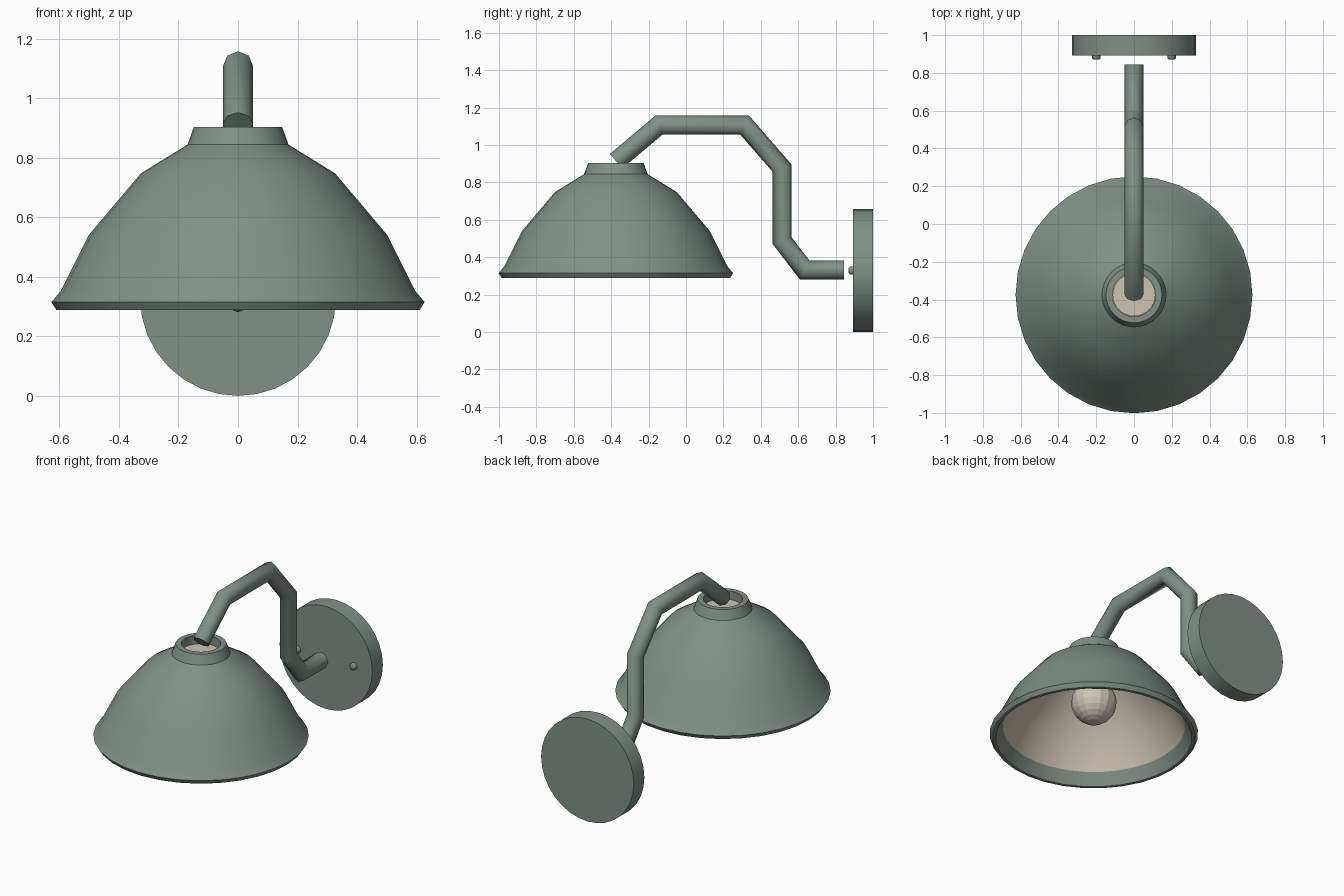
import bpy, bmesh, math
from mathutils import Vector

if "Cube" in bpy.data.objects:
    bpy.data.objects.remove(bpy.data.objects["Cube"], do_unlink=True)


def material(name, rgb):
    m = bpy.data.materials.new(name)
    m.use_nodes = True
    m.diffuse_color = (*rgb, 1)
    m.node_tree.nodes["Principled BSDF"].inputs["Base Color"].default_value = (*rgb, 1)
    return m


GREEN = material("sage green", (0.22, 0.28, 0.24))
CREAM = material("warm cream", (0.61, 0.56, 0.45))
SHADE_Y, PLATE_Z = -0.375, 0.329


def finish(name, bm, mat, angle=None):
    bmesh.ops.recalc_face_normals(bm, faces=bm.faces)
    mesh = bpy.data.meshes.new(name)
    bm.to_mesh(mesh)
    bm.free()
    mesh.materials.append(mat)
    ob = bpy.data.objects.new(name, mesh)
    bpy.context.collection.objects.link(ob)
    if angle:
        bpy.ops.object.select_all(action="DESELECT")
        ob.select_set(True)
        bpy.context.view_layer.objects.active = ob
        bpy.ops.object.shade_smooth_by_angle(angle=math.radians(angle))
    return ob


def lathe(name, profile, mat, sides=32, angle=None, closed=False):
    """Spin (radius, height) points around the vertical axis."""
    bm = bmesh.new()
    verts = [bm.verts.new((0, -r, z)) for r, z in profile]
    pairs = list(zip(verts, verts[1:]))
    if closed:
        pairs.append((verts[-1], verts[0]))
    edges = [bm.edges.new(p) for p in pairs]
    bmesh.ops.spin(bm, geom=verts + edges, cent=(0, 0, 0), axis=(0, 0, 1),
                   angle=math.tau, steps=sides, use_merge=True)
    bmesh.ops.remove_doubles(bm, verts=bm.verts, dist=0.0005)
    return finish(name, bm, mat, angle)


def tube(name, path, radius, mat, sides=8):
    """Mitred tube along (y, z) points."""
    bm = bmesh.new()
    pts = [Vector((0, y, z)) for y, z in path]
    rings = []
    for i, p in enumerate(pts):
        a = (p - pts[i - 1]).normalized() if i else (pts[1] - p).normalized()
        b = (pts[i + 1] - p).normalized() if i + 1 < len(pts) else a
        t = (a + b).normalized()
        side = Vector((0, -t.z, t.y)) * radius / t.dot(a)
        rings.append([bm.verts.new(p + Vector((radius * math.cos(k), 0, 0)) + side * math.sin(k))
                      for k in (math.tau * j / sides for j in range(sides))])
    for lo, hi in zip(rings, rings[1:]):
        for j in range(sides):
            n = (j + 1) % sides
            bm.faces.new((lo[j], lo[n], hi[n], hi[j]))
    bm.faces.new(rings[0])
    bm.faces.new(rings[-1])
    return finish(name, bm, mat, 60)


# Shade shell: outer wall, collar, open neck, inner wall and rolled rim
shell = lathe("lamp_shade", [
    (0.61, 0.288), (0.627, 0.315), (0.596, 0.352), (0.502, 0.54), (0.326, 0.748),
    (0.17, 0.844), (0.148, 0.904), (0.115, 0.904), (0.115, 0.83), (0.16, 0.81),
    (0.30, 0.715), (0.468, 0.52), (0.55, 0.365), (0.59, 0.288)], GREEN, angle=32, closed=True)

# Pale lining just inside the shell, closed across the neck
liner = lathe("shade_lining", [
    (0.548, 0.365), (0.464, 0.52), (0.297, 0.711), (0.158, 0.806), (0.113, 0.828),
    (0.113, 0.85), (0, 0.85)], CREAM, angle=40)

# Bulb with its neck reaching up into the shade
bulb_profile = [(0.137 * math.sin(a), 0.53 - 0.137 * math.cos(a))
                for a in (math.pi * k / 12 for k in range(11))]
bulb = lathe("bulb", bulb_profile + [(0.068, 0.83)], CREAM, sides=16)

for ob in (shell, liner, bulb):
    ob.location.y = SHADE_Y

# Bent arm
tube("bent_arm", [(-0.374, 0.913), (-0.144, 1.107), (0.313, 1.107), (0.513, 0.877),
                  (0.513, 0.49), (0.634, 0.332), (0.845, 0.332)], 0.051, GREEN)

# Round wall plate
plate = lathe("wall_plate", [(0, 0), (0.329, 0), (0.329, 0.108), (0, 0.108)], GREEN, angle=30)
plate.rotation_euler.x = math.pi / 2
plate.location = (0, 1, PLATE_Z)

# Two screws on the front of the plate
for name, x in (("left_screw", 0.2), ("right_screw", -0.2)):
    screw = lathe(name, [(0, 0), (0.022, 0), (0.022, 0.014), (0.014, 0.022), (0, 0.022)],
                  GREEN, sides=12, angle=50)
    screw.rotation_euler.x = math.pi / 2
    screw.location = (x, 0.892, PLATE_Z)
